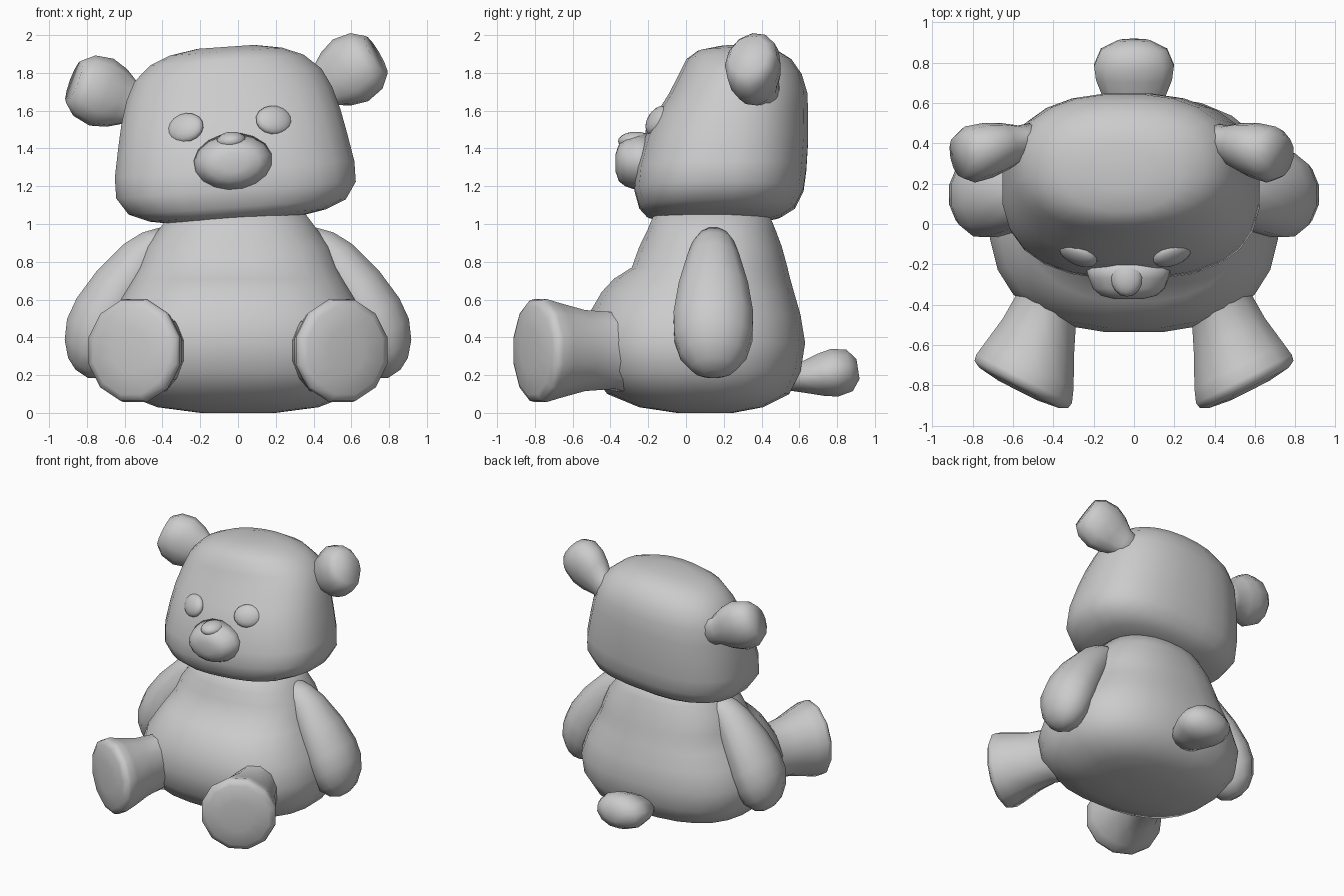
import bpy, bmesh, math
from mathutils import Matrix, Vector

if "Cube" in bpy.data.objects:
    bpy.data.objects.remove(bpy.data.objects["Cube"])

grey = bpy.data.materials.new("plain grey")
grey.use_nodes = True
grey.diffuse_color = (0.6, 0.6, 0.6, 1)
grey.node_tree.nodes["Principled BSDF"].inputs["Base Color"].default_value = (0.6, 0.6, 0.6, 1)


def finish(name, bm, matrix, mirrored=False):
    """Turn a bmesh into a smooth shaded object, optionally mirrored in x."""
    bm.transform(matrix)
    if mirrored:
        bm.transform(Matrix.Scale(-1, 4, (1, 0, 0)))
    bmesh.ops.recalc_face_normals(bm, faces=bm.faces)
    mesh = bpy.data.meshes.new(name)
    bm.to_mesh(mesh)
    bm.free()
    mesh.materials.append(grey)
    mesh.shade_smooth()
    obj = bpy.data.objects.new(name, mesh)
    bpy.context.collection.objects.link(obj)
    return obj


def loft(sections, sides, first=2.0, last=2.0):
    """Skin superellipse rings given as (height, half width, y min, y max).

    The squareness of the rings runs from first to last."""
    bm = bmesh.new()
    rings = []
    for k, (h, rx, y0, y1) in enumerate(sections):
        e = 2 / (first + (last - first) * k / (len(sections) - 1))
        ring = []
        for i in range(sides):
            a = math.tau * (i + 0.5) / sides
            c, s = math.cos(a), math.sin(a)
            x = math.copysign(abs(c) ** e, c) * rx
            y = math.copysign(abs(s) ** e, s) * (y1 - y0) / 2
            ring.append(bm.verts.new((x, y + (y0 + y1) / 2, h)))
        rings.append(ring)
    for low, high in zip(rings, rings[1:]):
        for i in range(sides):
            j = (i + 1) % sides
            bm.faces.new((low[i], low[j], high[j], high[i]))
    bm.faces.new(rings[0])
    bm.faces.new(rings[-1])
    return bm


def limb(sections, sides=12):
    """Loft centred on its axis; a section is (height, half width, half depth)."""
    return loft([(h, rx, -ry, ry) for h, rx, ry in sections], sides)


def frame(origin, axis, side):
    """Matrix whose z follows axis and whose x is close to side."""
    z = Vector(axis).normalized()
    y = z.cross(Vector(side)).normalized()
    m = Matrix((y.cross(z), y, z)).transposed().to_4x4()
    m.translation = Vector(origin)
    return m


def blob(radii):
    bm = bmesh.new()
    bmesh.ops.create_uvsphere(bm, u_segments=16, v_segments=10, radius=1)
    bm.transform(Matrix.Diagonal((*radii, 1)))
    return bm


# Body: wide squarish seat, round belly, narrow neck
finish("body", loft([
    (0, 0.2, -0.05, 0.25), (0.03, 0.43, -0.25, 0.41), (0.1, 0.61, -0.42, 0.55),
    (0.22, 0.7, -0.51, 0.61), (0.37, 0.72, -0.54, 0.635), (0.52, 0.67, -0.52, 0.61),
    (0.64, 0.6, -0.45, 0.575), (0.71, 0.56, -0.385, 0.555), (0.77, 0.535, -0.29, 0.54),
    (0.88, 0.49, -0.25, 0.51), (0.96, 0.43, -0.21, 0.48), (1.08, 0.34, -0.16, 0.43),
], 24, 2.65, 2.3), Matrix())

# Arms and legs, each built once per side
for side, mirrored in (("left", False), ("right", True)):
    arm = loft([(0.02, 0.08, -0.1, 0.02), (0.1, 0.11, -0.12, 0.09), (0.2, 0.14, -0.12, 0.137),
                (0.4, 0.19, -0.14, 0.18), (0.58, 0.218, -0.17, 0.19), (0.7, 0.213, -0.19, 0.172),
                (0.8, 0.18, -0.19, 0.12), (0.87, 0.12, -0.15, 0.05), (0.9, 0.05, -0.1, -0.02)], 12)
    finish(side + "_arm", arm, frame((0.38, 0.145, 0.99), (0.55, 0, -0.83), (0, 1, 0)), mirrored)

    # Legs flare at the hip and widen into a flat sole
    leg = loft([(-0.6, 0.26, -0.25, 0.05), (-0.42, 0.21, -0.225, 0.1), (-0.25, 0.222, -0.235, 0.175),
                (-0.1, 0.262, -0.262, 0.25), (-0.03, 0.282, -0.274, 0.277), (0.0, 0.276, -0.268, 0.27),
                (0.02, 0.24, -0.23, 0.23), (0.035, 0.12, -0.11, 0.11)], 12)
    finish(side + "_leg", leg, frame((0.56, -0.795, 0.33), (0.45, -0.89, 0), (0, 0, 1)), mirrored)

# Tail: a rounded stub tipped upward
finish("tail", limb([
    (0, 0.11, 0.06), (0.08, 0.155, 0.085), (0.18, 0.195, 0.118), (0.25, 0.205, 0.132),
    (0.33, 0.17, 0.115), (0.375, 0.08, 0.055),
]), frame((0, 0.54, 0.175), (0, 0.98, 0.15), (1, 0, 0)))

# Head: broad square jaw narrowing to a rounder crown, tilted sideways
neck = Matrix.Translation((0, 0, 1.03))
tilt = neck @ Matrix.Rotation(math.radians(-5), 4, "Y")
finish("head", loft([
    (-0.01, 0.33, -0.12, 0.42), (0.015, 0.47, -0.21, 0.51), (0.06, 0.58, -0.25, 0.58),
    (0.15, 0.64, -0.275, 0.625), (0.26, 0.64, -0.265, 0.64), (0.42, 0.61, -0.22, 0.65),
    (0.54, 0.585, -0.165, 0.65), (0.66, 0.55, -0.09, 0.645), (0.76, 0.5, -0.04, 0.615),
    (0.84, 0.41, 0.0, 0.56), (0.885, 0.3, 0.06, 0.49), (0.91, 0.15, 0.17, 0.4),
], 24, 2.7, 2.15), neck @ Matrix.Rotation(math.radians(-4), 4, "Y"))

for side, mirrored in (("left", False), ("right", True)):
    # Ears: blunt flared cups facing forward and slightly inward
    ear = limb([(-0.07, 0.12, 0.08), (0.05, 0.11, 0.085), (0.14, 0.165, 0.115), (0.23, 0.192, 0.135),
                (0.33, 0.172, 0.14), (0.39, 0.12, 0.105)])
    obj = finish(side + "_ear", ear, frame((0.46, 0.415, 0.63), (0.82, -0.2, 0.4), (0.4, -0.25, -0.8)), mirrored)
    obj.data.transform(tilt)

    # Eyes: shallow ovals set into the sloping face
    eye = blob((0.102, 0.085, 0.045))
    obj = finish(side + "_eye", eye, frame((0.235, -0.15, 0.5), (0.36, -0.83, 0.45), (0.92, 0.4, 0)), mirrored)
    obj.data.transform(tilt)

# Muzzle: broad and blunt, with a small nose on its upper edge
finish("muzzle", limb([
    (0, 0.22, 0.16), (0.07, 0.2, 0.142), (0.12, 0.18, 0.125), (0.155, 0.14, 0.098), (0.172, 0.07, 0.05),
], 16), tilt @ frame((0, -0.2, 0.295), (0, -1, 0), (1, 0, 0)))
finish("nose", blob((0.08, 0.095, 0.05)), tilt @ Matrix.Translation((0, -0.265, 0.41)))
